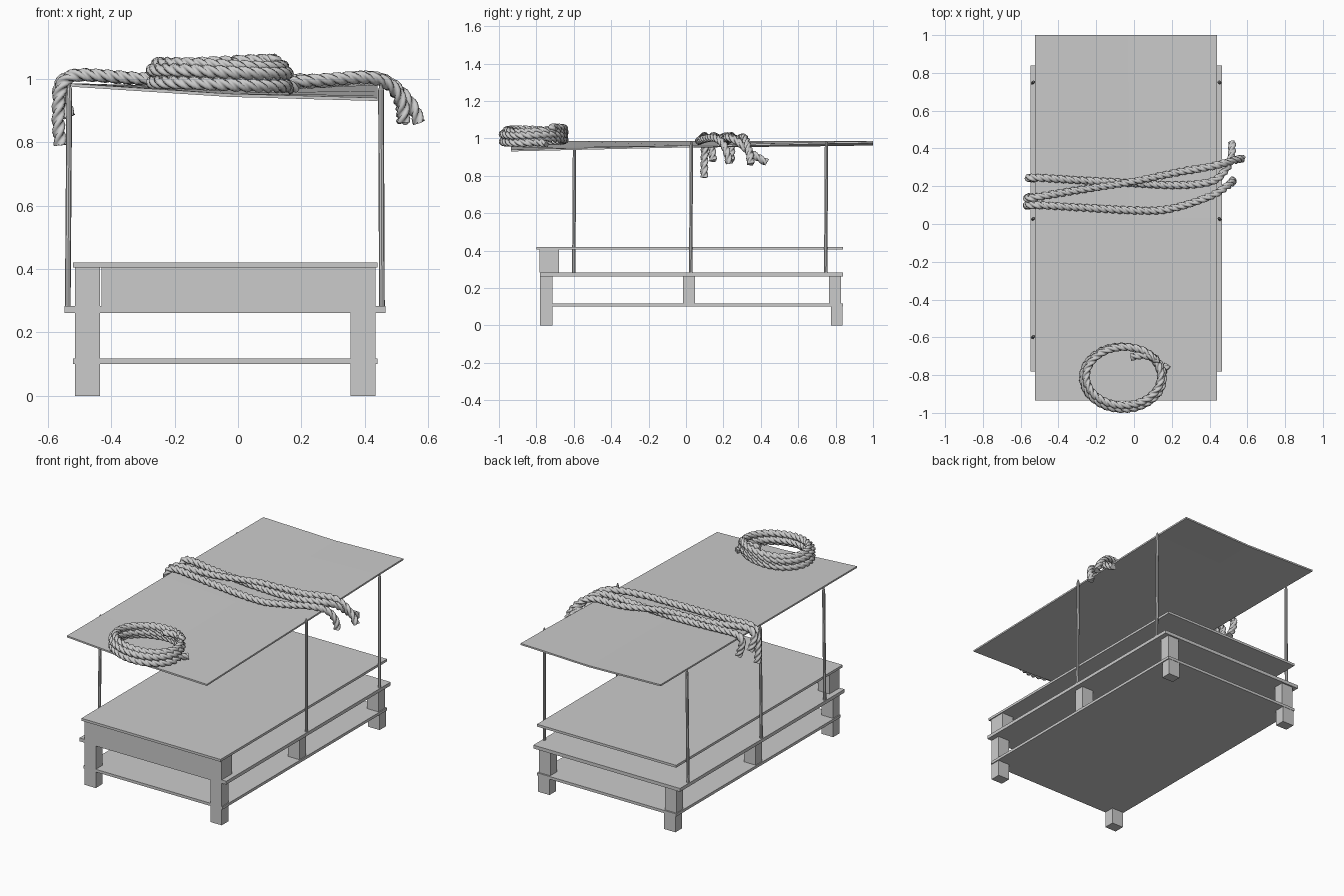
import bpy, bmesh, math
from mathutils import Vector

if "Cube" in bpy.data.objects:
    bpy.data.objects.remove(bpy.data.objects["Cube"])

CX = -0.04  # centre line of the stall


def finish(name, bm, smooth=False):
    bmesh.ops.recalc_face_normals(bm, faces=bm.faces)
    me = bpy.data.meshes.new(name)
    bm.to_mesh(me)
    bm.free()
    ob = bpy.data.objects.new(name, me)
    bpy.context.collection.objects.link(ob)
    if smooth:
        for p in me.polygons:
            p.use_smooth = len(p.vertices) == 4
    return ob


def box(name, x0, x1, y0, y1, z0, z1):
    bm = bmesh.new()
    bmesh.ops.create_cube(bm, size=1)
    for v in bm.verts:
        v.co = Vector(((x0 + x1) / 2 + v.co.x * (x1 - x0),
                       (y0 + y1) / 2 + v.co.y * (y1 - y0),
                       (z0 + z1) / 2 + v.co.z * (z1 - z0)))
    return finish(name, bm)


def leg_pair(name, y0, y1, z0, z1):
    for side, s in (("left", -1), ("right", 1)):
        a, b = sorted((CX + s * 0.395, CX + s * 0.474))
        box(f"{name}_{side}", a, b, y0, y1, z0, z1)


# Shelf boards
box("bottom_board", -0.52, 0.44, -0.78, 0.84, 0.10, 0.117)
box("middle_board", -0.547, 0.465, -0.78, 0.84, 0.262, 0.283)
box("counter_top", -0.52, 0.44, -0.80, 0.84, 0.405, 0.42)

# Legs
leg_pair("front_foot", -0.78, -0.715, 0, 0.10)
leg_pair("back_foot", 0.775, 0.838, 0, 0.10)
leg_pair("lower_front_leg", -0.78, -0.715, 0.117, 0.262)
leg_pair("lower_middle_leg", -0.015, 0.048, 0.117, 0.262)
leg_pair("lower_back_leg", 0.765, 0.83, 0.117, 0.262)
leg_pair("upper_front_leg", -0.78, -0.68, 0.283, 0.405)
box("front_panel", -0.43, 0.434, -0.783, -0.76, 0.283, 0.405)


# Canopy poles with pointed tips
def pole(name, x, y, lean):
    bm = bmesh.new()
    rings = []
    for z, r in ((0.283, 0.009), (0.965, 0.009), (0.985, 0.003)):
        k = (z - 0.283) / 0.7
        rings.append([bm.verts.new((x + lean * k + r * math.cos(a), y + 0.004 * k + r * math.sin(a), z))
                      for a in (math.tau * i / 8 for i in range(8))])
    for a, b in zip(rings, rings[1:]):
        for i in range(8):
            bm.faces.new((a[i], a[(i + 1) % 8], b[(i + 1) % 8], b[i]))
    bm.faces.new(rings[0])
    bm.faces.new(rings[-1])
    finish(name, bm)


for y in (-0.60, 0.025, 0.747):
    pole("left_pole", -0.537, y, 0.005)
    if y > -0.5:
        pole("right_pole", 0.454, y, -0.003)

# Sagging canopy sheet
bm = bmesh.new()
xs = (-0.525, -0.03, 0.44)
rows = ((-0.935, (0.985, 0.953, 0.940)), (-0.6, (0.985, 0.955, 0.948)), (0.03, (0.986, 0.961, 0.962)),
        (0.75, (0.986, 0.968, 0.981)), (1.0, (0.985, 0.972, 0.985)))
grid = [[bm.verts.new((x, y, z)) for x, z in zip(xs, zs)] for y, zs in rows]
low = [[bm.verts.new(v.co - Vector((0, 0, 0.010))) for v in row] for row in grid]
for i in range(len(rows) - 1):
    for j in range(2):
        for g in (grid, low):
            bm.faces.new((g[i][j], g[i][j + 1], g[i + 1][j + 1], g[i + 1][j]))
    for j in (0, 2):
        bm.faces.new((grid[i][j], grid[i + 1][j], low[i + 1][j], low[i][j]))
for i in (0, -1):
    for j in range(2):
        bm.faces.new((grid[i][j], grid[i][j + 1], low[i][j + 1], low[i][j]))
finish("canopy_sheet", bm)


# Twisted three-strand rope swept along a smooth path
def smooth_path(pts, step=0.010):
    p = [Vector(q) for q in pts]
    p = [2 * p[0] - p[1]] + p + [2 * p[-1] - p[-2]]
    dense = []
    for a, b, c, d in zip(p, p[1:], p[2:], p[3:]):
        for k in range(30):
            t = k / 30
            dense.append(0.5 * (2 * b + (c - a) * t + (2 * a - 5 * b + 4 * c - d) * t * t
                                + (3 * b - a - 3 * c + d) * t ** 3))
    dense.append(p[-2])
    out, walked = [dense[0]], 0
    for a, b in zip(dense, dense[1:]):
        walked += (b - a).length
        if walked >= step:
            out.append(b)
            walked = 0
    return out


def rope(name, pts, radius=0.022, pitch=0.115, n=18):
    path = smooth_path(pts)
    bm = bmesh.new()
    rings, dist, prev = [], 0, None
    for i, c in enumerate(path):
        t = (path[min(i + 1, len(path) - 1)] - path[max(i - 1, 0)]).normalized()
        if prev is None:
            u = t.orthogonal().normalized()
        else:
            dist += (c - path[i - 1]).length
            u = prev.rotation_difference(t) @ u
            u = (u - t * u.dot(t)).normalized()
        prev = t
        w = t.cross(u)
        ring = []
        for k in range(n):
            ang = math.tau * k / n
            f = (ang + math.pi / 3) % (math.tau / 3) - math.pi / 3
            r = radius * (0.5 * math.cos(f) + math.sqrt(max(0, 0.25 - 0.25 * math.sin(f) ** 2)))
            r = radius * (1 - (1 - r / radius) * 0.9)
            a = ang + math.tau * dist / pitch
            ring.append(bm.verts.new(c + r * (u * math.cos(a) + w * math.sin(a))))
        rings.append(ring)
    for a, b in zip(rings, rings[1:]):
        for k in range(n):
            bm.faces.new((a[k], a[(k + 1) % n], b[(k + 1) % n], b[k]))
    bm.faces.new(rings[0])
    bm.faces.new(rings[-1])
    finish(name, bm, True)


# Coiled rope at the front of the canopy
coil = [(0.175, -0.745, 0.970)]
turns, per = 3.95, 14
for i in range(int(turns * per) + 1):
    a = math.radians(8) - math.tau * i / per
    k = i / (turns * per)
    wob = 0.010 * math.sin(math.tau * i / per * 0.5 + 0.6)
    coil.append((-0.057 + (0.205 + wob) * math.cos(a), -0.81 + (0.160 + wob) * math.sin(a),
                 0.977 + 0.078 * k + 0.004 * math.sin(2 * a)))
coil += [(0.11, -0.71, 1.058), (0.05, -0.695, 1.056), (-0.02, -0.705, 1.052)]
rope("coiled_rope", coil)

# Ropes draped over the canopy
rope("draped_rope_back", [(-0.53, 0.24, 0.88), (-0.55, 0.242, 0.93), (-0.555, 0.245, 0.985), (-0.50, 0.244, 1.012),
                          (-0.3, 0.232, 0.998), (0, 0.215, 0.985), (0.24, 0.205, 0.990), (0.41, 0.225, 1.005),
                          (0.48, 0.28, 0.98), (0.515, 0.35, 0.92), (0.52, 0.435, 0.868)])
rope("draped_rope_middle", [(-0.545, 0.145, 0.88), (-0.562, 0.14, 0.93), (-0.56, 0.135, 0.985), (-0.50, 0.145, 1.012),
                            (-0.29, 0.18, 1.0), (-0.02, 0.222, 1.012), (0.24, 0.275, 0.995), (0.40, 0.303, 1.005),
                            (0.48, 0.322, 0.985), (0.545, 0.34, 0.92), (0.575, 0.347, 0.855)])
rope("draped_rope_front", [(-0.56, 0.097, 0.79), (-0.567, 0.098, 0.87), (-0.562, 0.10, 0.96), (-0.535, 0.10, 1.003),
                           (-0.47, 0.098, 1.012), (-0.25, 0.085, 0.998), (0.08, 0.07, 0.986), (0.24, 0.092, 0.995),
                           (0.41, 0.15, 1.003), (0.485, 0.195, 0.975), (0.518, 0.22, 0.92), (0.522, 0.232, 0.86)])
